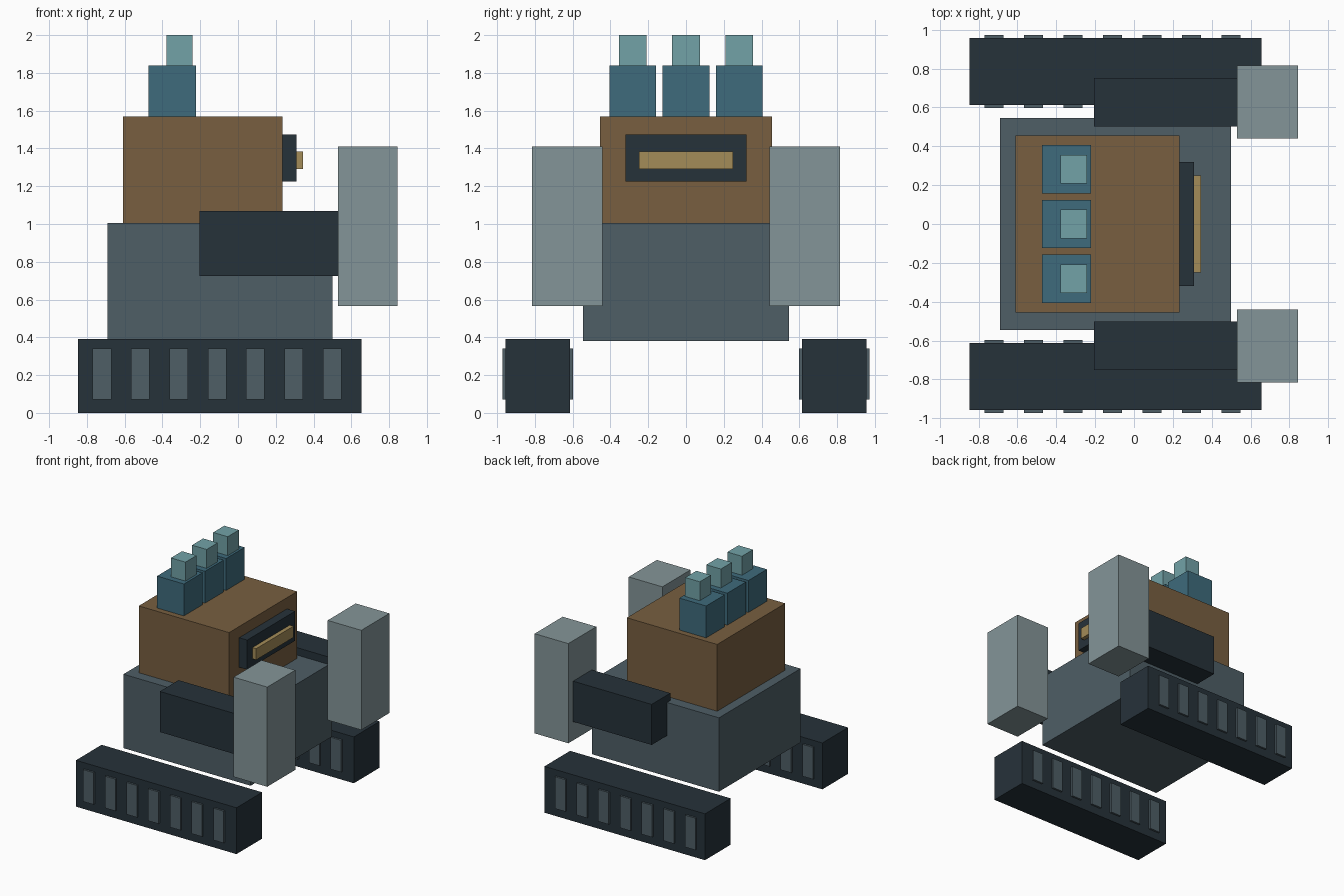
import bpy

if "Cube" in bpy.data.objects:
    bpy.data.objects.remove(bpy.data.objects["Cube"])


def material(name, r, g, b):
    m = bpy.data.materials.new(name)
    # convert sRGB bytes to linear
    m.diffuse_color = [(c / 255 / 12.92 if c < 11 else ((c / 255 + 0.055) / 1.055) ** 2.4)
                       for c in (r, g, b)] + [1.0]
    m.use_nodes = True
    m.node_tree.nodes["Principled BSDF"].inputs["Base Color"].default_value = m.diffuse_color
    return m


DARK = material("dark_steel", 38, 50, 58)
SLATE = material("slate", 78, 94, 102)
BROWN = material("brown", 120, 95, 64)
BLUE = material("blue", 62, 107, 124)
TEAL = material("teal", 114, 162, 167)
GREY = material("pale_grey", 132, 149, 152)
GOLD = material("gold", 164, 140, 88)


def box(name, x, y, z, mat):
    """Box spanning the given (min, max) ranges."""
    spans = (x, y, z)
    bpy.ops.mesh.primitive_cube_add(size=1, location=[(a + b) / 2 for a, b in spans])
    ob = bpy.context.object
    ob.name = name
    ob.scale = [b - a for a, b in spans]
    bpy.ops.object.transform_apply(location=False, rotation=False, scale=True)
    ob.data.materials.append(mat)
    return ob


# Hull and cabin
box("hull", (-0.69, 0.50), (-0.545, 0.545), (0.38, 1.005), SLATE)
box("cabin", (-0.61, 0.235), (-0.455, 0.455), (1.005, 1.57), BROWN)

# Visor on the cabin front
box("visor_frame", (0.235, 0.31), (-0.32, 0.32), (1.225, 1.475), DARK)
box("visor_slit", (0.31, 0.345), (-0.25, 0.25), (1.29, 1.385), GOLD)

# Three stacks with caps
for i in range(3):
    y = (i - 1) * 0.282
    box(f"stack_{i}", (-0.473, -0.222), (y - 0.124, y + 0.124), (1.57, 1.84), BLUE)
    box(f"stack_cap_{i}", (-0.378, -0.242), (y - 0.074, y + 0.074), (1.84, 2.0), TEAL)

# Tracks, arms and fists on both sides
for side, s in (("right", -1), ("left", 1)):
    def span(a, b):
        return tuple(sorted((s * a, s * b)))
    box(f"track_{side}", (-0.847, 0.655), span(0.613, 0.956), (0, 0.392), DARK)
    # pads poke out of both track walls
    for i in range(7):
        x = -0.72 + i * 0.203
        box(f"track_pad_{side}_{i}", (x - 0.049, x + 0.049), span(0.597, 0.972), (0.07, 0.34), SLATE)
    box(f"arm_{side}", (-0.205, 0.535), span(0.502, 0.752), (0.725, 1.068), DARK)
    box(f"fist_{side}", (0.53, 0.845), span(0.441, 0.816), (0.567, 1.41), GREY)
